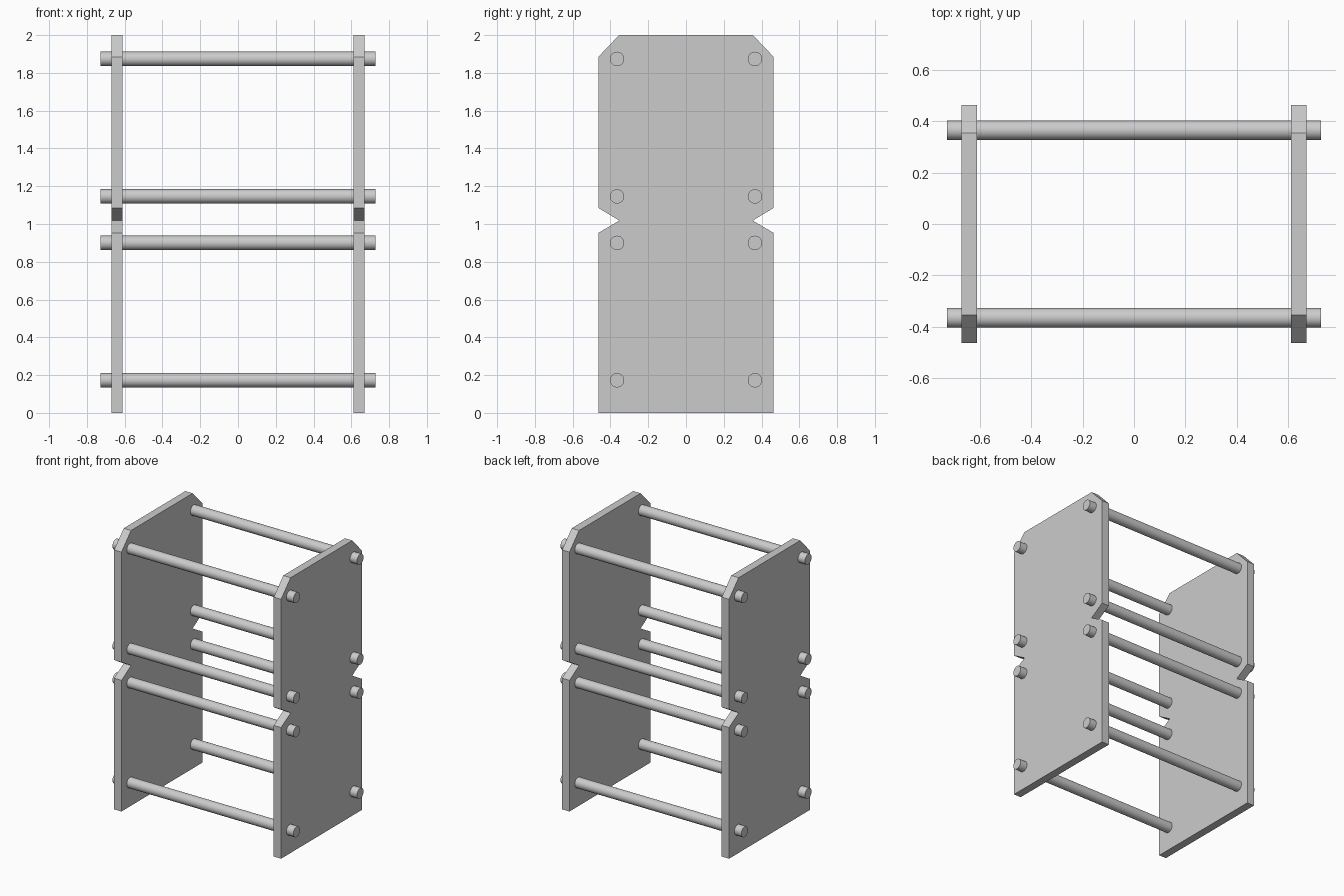
import bpy
import bmesh
import math

cube = bpy.data.objects.get("Cube")
if cube:
    bpy.data.objects.remove(cube, do_unlink=True)

grey = bpy.data.materials.new("light_grey")
grey.use_nodes = True
colour = (0.6, 0.6, 0.6, 1)
grey.diffuse_color = colour
grey.node_tree.nodes["Principled BSDF"].inputs["Base Color"].default_value = colour

PANEL_INNER, PANEL_OUTER = 0.612, 0.671
ROD_Y, ROD_RADIUS, ROD_LENGTH = 0.365, 0.038, 1.454

# Half outline of a side panel: base, notch, chamfered top corner
HALF = [(0.464, 0), (0.464, 0.953), (0.353, 1.018), (0.464, 1.085),
        (0.464, 1.885), (0.354, 2.0)]


def side_panel(name, x):
    outline = HALF + [(-y, z) for y, z in reversed(HALF)]
    bm = bmesh.new()
    face = bm.faces.new([bm.verts.new((x, y, z)) for y, z in outline])
    grown = bmesh.ops.extrude_face_region(bm, geom=[face])["geom"]
    verts = [v for v in grown if isinstance(v, bmesh.types.BMVert)]
    bmesh.ops.translate(bm, verts=verts, vec=(PANEL_OUTER - PANEL_INNER, 0, 0))
    bmesh.ops.recalc_face_normals(bm, faces=bm.faces)
    mesh = bpy.data.meshes.new(name)
    bm.to_mesh(mesh)
    bm.free()
    mesh.materials.append(grey)
    bpy.context.collection.objects.link(bpy.data.objects.new(name, mesh))


def cross_rod(name, y, z):
    bpy.ops.mesh.primitive_cylinder_add(
        vertices=48, radius=ROD_RADIUS, depth=ROD_LENGTH,
        location=(0, y, z), rotation=(0, math.pi / 2, 0))
    rod = bpy.context.object
    rod.name = name
    rod.data.materials.append(grey)
    bpy.ops.object.shade_smooth_by_angle(angle=math.radians(30))


# Side panels
side_panel("left_panel", PANEL_INNER)
side_panel("right_panel", -PANEL_OUTER)

# Cross rods through both panels, four at the front and four at the back
LEVELS = {"bottom": 0.173, "lower_middle": 0.9, "upper_middle": 1.146, "top": 1.874}
for side, y in (("front", -ROD_Y), ("back", ROD_Y)):
    for level, z in LEVELS.items():
        cross_rod(f"{side}_{level}_rod", y, z)
